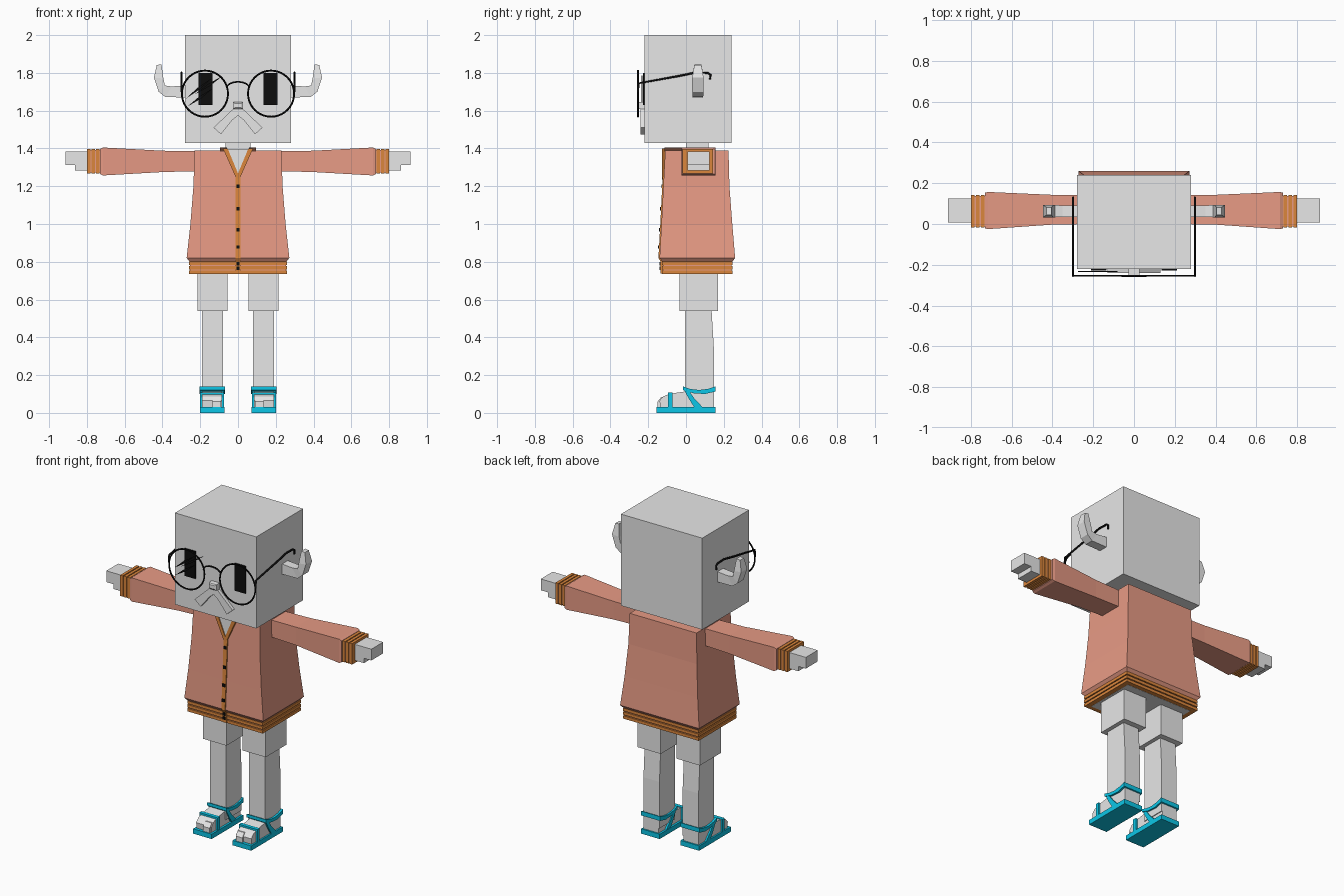
import bpy, bmesh, math
from mathutils import Vector

if "Cube" in bpy.data.objects:
    bpy.data.objects.remove(bpy.data.objects["Cube"], do_unlink=True)


def material(name, rgb):
    m = bpy.data.materials.new(name)
    m.use_nodes = True
    m.diffuse_color = (*rgb, 1)
    m.node_tree.nodes["Principled BSDF"].inputs["Base Color"].default_value = (*rgb, 1)
    return m


GREY = material("pale grey", (0.8, 0.8, 0.8))
SALMON = material("salmon knit", (0.86, 0.35, 0.25))
OCHRE = material("ochre trim", (0.71, 0.24, 0.045))
BROWN = material("dark brown", (0.13, 0.05, 0.03))
TEAL = material("teal", (0.004, 0.6, 0.85))
BLACK = material("black", (0.004, 0.004, 0.004))


def loft(name, rings, mat, mirror=False):
    """Skin a list of equal point rings, capped at both ends."""
    bm = bmesh.new()
    vs = [[bm.verts.new(p) for p in r] for r in rings]
    n = len(vs[0])
    for a, b in zip(vs, vs[1:]):
        for i in range(n):
            j = (i + 1) % n
            bm.faces.new((a[i], a[j], b[j], b[i]))
    bm.faces.new(vs[0])
    bm.faces.new(vs[-1])
    bmesh.ops.recalc_face_normals(bm, faces=bm.faces)
    me = bpy.data.meshes.new(name)
    bm.to_mesh(me)
    bm.free()
    me.materials.append(mat)
    ob = bpy.data.objects.new(name, me)
    bpy.context.collection.objects.link(ob)
    if mirror:
        mod = ob.modifiers.new("mirror", "MIRROR")
        mod.use_mirror_merge = False
    return ob


def rect_z(x0, x1, y0, y1, z):
    return [(x0, y0, z), (x1, y0, z), (x1, y1, z), (x0, y1, z)]


def rect_x(x, y0, y1, z0, z1):
    return [(x, y0, z0), (x, y1, z0), (x, y1, z1), (x, y0, z1)]


def box(name, x0, x1, y0, y1, z0, z1, mat, mirror=False):
    return loft(name, [rect_z(x0, x1, y0, y1, z0), rect_z(x0, x1, y0, y1, z1)], mat, mirror)


def plate(name, pts, y0, y1, mat, mirror=False):
    """Outline in x, z given thickness along y."""
    return loft(name, [[(x, y, z) for x, z in pts] for y in (y0, y1)], mat, mirror)


def side_profile(name, pts, x0, x1, mat):
    """Outline in y, z given width along x, on both sides of the body."""
    return loft(name, [[(x, y, z) for y, z in pts] for x in (x0, x1)], mat, True)


def wire(name, pts, radius, mat):
    cu = bpy.data.curves.new(name, "CURVE")
    cu.dimensions = "3D"
    cu.bevel_depth = radius
    cu.bevel_resolution = 1
    cu.use_fill_caps = True
    sp = cu.splines.new("POLY")
    sp.points.add(len(pts) - 1)
    for p, co in zip(sp.points, pts):
        p.co = (*co, 1)
    cu.materials.append(mat)
    ob = bpy.data.objects.new(name, cu)
    bpy.context.collection.objects.link(ob)


# Head and neck
box("head", -0.28, 0.28, -0.22, 0.24, 1.43, 2.0, GREY)
box("neck", -0.065, 0.065, 0.0, 0.12, 1.37, 1.44, GREY)

# Curved ears: outer edge, inner edge, half depth
ear = [((0.27, 1.67), (0.27, 1.735), 0.028), ((0.385, 1.672), (0.35, 1.728), 0.028),
       ((0.42, 1.70), (0.387, 1.733), 0.03), ((0.445, 1.775), (0.395, 1.77), 0.03),
       ((0.43, 1.842), (0.405, 1.845), 0.019)]
loft("ear", [[(o[0], 0.063 - h, o[1]), (o[0], 0.063 + h, o[1]),
              (i[0], 0.063 + h, i[1]), (i[0], 0.063 - h, i[1])] for o, i, h in ear], GREY, True)

# Face
box("eye", 0.135, 0.21, -0.228, -0.219, 1.63, 1.80, BLACK, True)
loft("nose", [[(x * k, y, 1.627 + z * k) for x, z in ((-1, -.7), (1, -.7), (1, .7), (-1, .7))]
              for y, k in ((-0.215, 0.028), (-0.25, 0.026), (-0.255, 0.016))], GREY)
plate("moustache", [(0, 1.61), (0.025, 1.61), (0.13, 1.51), (0.09, 1.475), (0.03, 1.55), (0, 1.575)],
      -0.24, -0.215, GREY, True)

# Scratches over one lens
for x0, z0, x1, z1 in ((-0.27, 1.62, -0.13, 1.72), (-0.23, 1.685, -0.08, 1.785),
                       (-0.275, 1.665, -0.14, 1.77)):
    d = Vector((x1 - x0, z1 - z0)).normalized() * 0.007
    plate("lens_scratch", [(x0, z0), ((x0 + x1) / 2 + d.y, (z0 + z1) / 2 - d.x), (x1, z1),
                           ((x0 + x1) / 2 - d.y, (z0 + z1) / 2 + d.x)], -0.236, -0.23, BLACK)

# Glasses
for s, side in ((1, "left"), (-1, "right")):
    bpy.ops.mesh.primitive_torus_add(major_segments=40, minor_segments=6, major_radius=0.122,
                                     minor_radius=0.005, location=(s * 0.175, -0.254, 1.69),
                                     rotation=(math.pi / 2, 0, 0))
    rim = bpy.context.object
    rim.name = side + "_glasses_rim"
    rim.data.materials.append(BLACK)
    bpy.ops.object.shade_smooth_by_angle()
    temple = [(-0.254, 1.70), (-0.25, 1.745), (-0.03, 1.785), (0.05, 1.802),
              (0.115, 1.80), (0.13, 1.79), (0.127, 1.765)]
    wire(side + "_glasses_temple", [(s * 0.299, y, z) for y, z in temple], 0.006, BLACK)
wire("glasses_bridge", [(0.06 * math.cos(a), -0.254, 1.72 + 0.033 * math.sin(a))
                        for a in [math.pi * i / 8 for i in range(9)]], 0.005, BLACK)

# Cardigan body: half width, front, back, height
body = [(0.255, -0.125, 0.245, 0.80), (0.272, -0.14, 0.26, 0.82), (0.252, -0.13, 0.245, 1.0),
        (0.236, -0.12, 0.23, 1.2), (0.23, -0.11, 0.225, 1.39)]
loft("cardigan_body", [rect_z(-w, w, f, b, z) for w, f, b, z in body], SALMON)
box("hem_band", -0.253, 0.253, -0.121, 0.24, 0.738, 0.805, SALMON)
box("hips", -0.23, 0.23, -0.1, 0.22, 0.734, 0.76, GREY)
for z in (0.735, 0.759, 0.783):
    box("hem_rib", -0.26, 0.26, -0.128, 0.247, z, z + 0.018, OCHRE)

# Neckline, front band and buttons
plate("neck_skin", [(-0.065, 1.395), (0.065, 1.395), (0, 1.25)], -0.122, -0.1, GREY)
plate("neck_trim", [(0.055, 1.40), (0.08, 1.40), (0.013, 1.25), (0, 1.235), (0, 1.268)],
      -0.127, -0.1, OCHRE, True)
box("collar", 0.057, 0.095, -0.115, 0.02, 1.385, 1.405, BROWN, True)
band = [(-0.134, 0.737), (-0.134, 0.80), (-0.146, 0.82), (-0.136, 1.0), (-0.126, 1.2), (-0.123, 1.25)]
loft("button_band", [rect_z(-0.013, 0.013, y, y + 0.02, z) for y, z in band], OCHRE)
for y, z in ((-0.126, 1.2), (-0.132, 1.08), (-0.138, 0.97), (-0.143, 0.878), (-0.134, 0.79), (-0.134, 0.765)):
    box("button", -0.009, 0.009, y - 0.005, y + 0.01, z - 0.009, z + 0.009, BLACK)

# Sleeves, cuffs and hands
loft("sleeve", [rect_x(0.2, 0.0, 0.14, 1.28, 1.385), rect_x(0.4, -0.003, 0.143, 1.275, 1.388),
                rect_x(0.715, -0.025, 0.157, 1.257, 1.405),
                rect_x(0.73, -0.022, 0.154, 1.265, 1.397)], SALMON, True)
box("cuff", 0.72, 0.798, -0.013, 0.138, 1.273, 1.392, SALMON, True)
for x in (0.733, 0.757, 0.781):
    box("cuff_rib", x, x + 0.018, -0.018, 0.143, 1.267, 1.397, OCHRE, True)
box("palm", 0.78, 0.862, 0.008, 0.125, 1.283, 1.383, GREY, True)
box("fingers", 0.86, 0.913, 0.008, 0.125, 1.313, 1.383, GREY, True)

# Legs
box("shorts_leg", 0.055, 0.215, -0.035, 0.17, 0.54, 0.745, GREY, True)
loft("lower_leg", [rect_z(0.08, 0.19, -0.005, 0.147, 0.06), rect_z(0.08, 0.19, -0.005, 0.147, 0.35),
                   rect_z(0.08, 0.19, -0.005, 0.135, 0.55)], GREY, True)

# Feet and sandals
side_profile("foot", [(-0.135, 0.02), (-0.14, 0.065), (-0.12, 0.088), (-0.08, 0.102), (0, 0.114),
                      (0.147, 0.114), (0.147, 0.02)], 0.085, 0.19, GREY)
side_profile("big_toe", [(-0.13, 0.02), (-0.15, 0.03), (-0.15, 0.06), (-0.13, 0.085), (-0.11, 0.085)],
             0.09, 0.135, GREY)
box("sandal_sole", 0.072, 0.2, -0.156, 0.156, 0, 0.03, TEAL, True)
side_profile("ankle_strap", [(-0.015, 0.14), (0.02, 0.127), (0.07, 0.121), (0.12, 0.128), (0.155, 0.14),
                             (0.155, 0.113), (0.1, 0.1), (0.04, 0.104), (-0.015, 0.12)],
             0.07, 0.203, TEAL)
side_profile("side_strap", [(-0.015, 0.13), (0.01, 0.125), (0.045, 0.075), (0.09, 0.028),
                            (0.045, 0.028), (0.015, 0.075)], 0.074, 0.2, TEAL)
box("toe_strap", 0.074, 0.2, -0.095, -0.072, 0.025, 0.108, TEAL, True)
